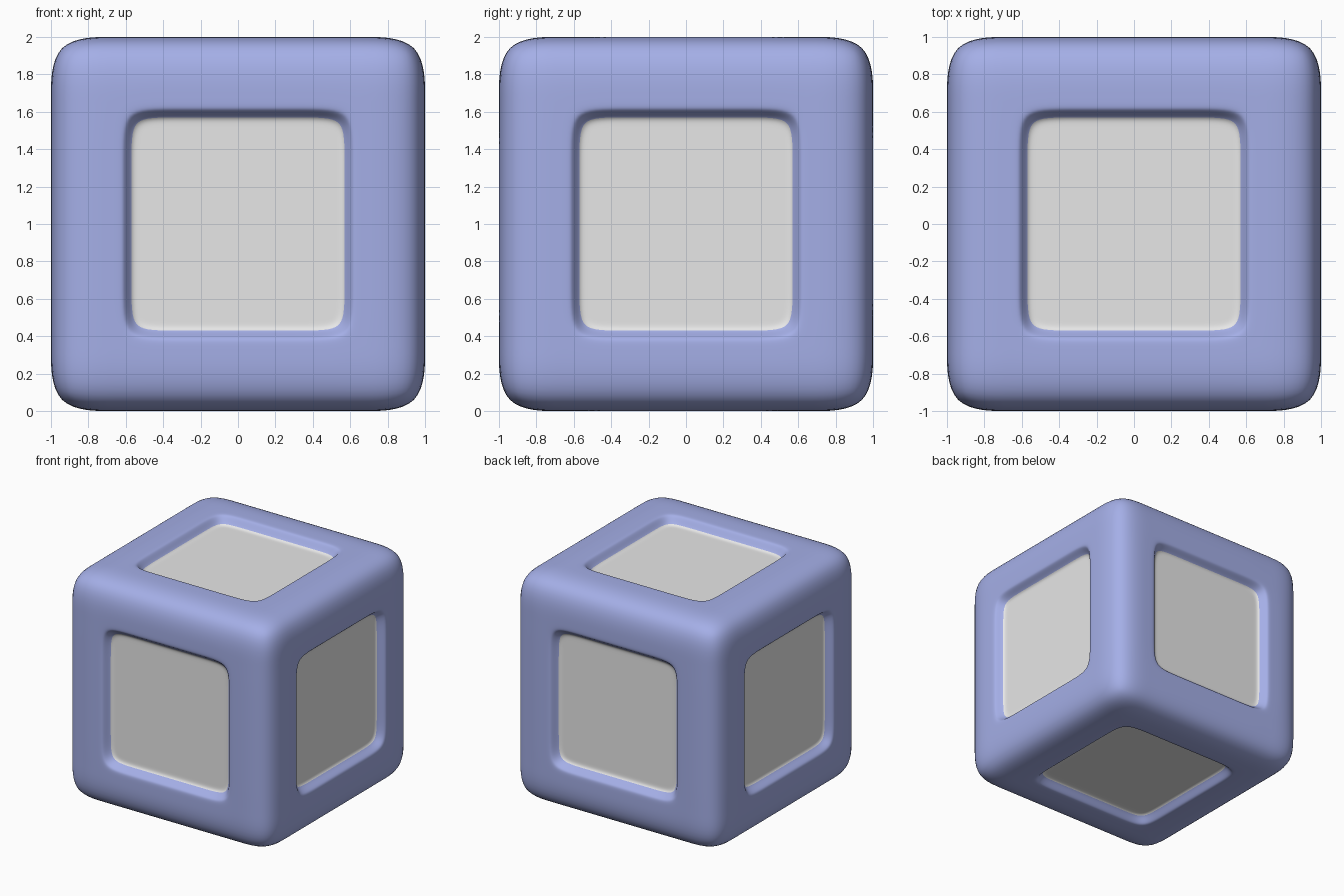
import bpy, bmesh
from mathutils import Vector

if "Cube" in bpy.data.objects:
    bpy.data.objects.remove(bpy.data.objects["Cube"])


def material(name, rgb):
    m = bpy.data.materials.new(name)
    m.diffuse_color = (*rgb, 1.0)
    m.use_nodes = True
    m.node_tree.nodes["Principled BSDF"].inputs["Base Color"].default_value = m.diffuse_color
    return m


RIM, SUPPORT = 0.64, 0.38      # window border line and its corner support line
DEPTH = 0.07                   # how far the panels are sunk

bm = bmesh.new()
bmesh.ops.create_cube(bm, size=2)

# Cut grid lines around the whole cube
for axis in range(3):
    for d in (-RIM, -SUPPORT, SUPPORT, RIM):
        n = Vector((0, 0, 0))
        n[axis] = 1
        bmesh.ops.bisect_plane(bm, geom=bm.verts[:] + bm.edges[:] + bm.faces[:],
                               plane_co=n * d, plane_no=n)
bm.normal_update()


def in_plane(co):
    """Larger of the two coordinates lying in the cube face."""
    return sorted(abs(c) for c in co)[1]


# Window regions: rim edge, sloped wall, then the panel's own border
panels = [f for f in bm.faces if in_plane(f.calc_center_median()) < RIM]
bmesh.ops.inset_region(bm, faces=panels, thickness=0.03, use_even_offset=True)
bmesh.ops.inset_region(bm, faces=panels, thickness=0.04, use_even_offset=True)
border = bmesh.ops.inset_region(bm, faces=panels, thickness=0.04,
                                use_even_offset=True)["faces"]
for f in panels + border:
    f.material_index = 1

# Sink the panels
for v in {v for f in panels + border for v in f.verts}:
    axis = max(range(3), key=lambda i: abs(v.co[i]))
    v.co[axis] *= 1 - DEPTH

for f in bm.faces:
    f.smooth = True
bmesh.ops.translate(bm, verts=bm.verts, vec=(0, 0, 1))
bmesh.ops.recalc_face_normals(bm, faces=bm.faces)

mesh = bpy.data.meshes.new("rounded_cube")
bm.to_mesh(mesh)
bm.free()
mesh.materials.append(material("periwinkle_blue", (0.382, 0.437, 0.818)))
mesh.materials.append(material("light_grey", (0.8, 0.8, 0.8)))

cube = bpy.data.objects.new("rounded_cube", mesh)
bpy.context.collection.objects.link(cube)
sub = cube.modifiers.new("smooth", 'SUBSURF')
sub.levels = sub.render_levels = 3
